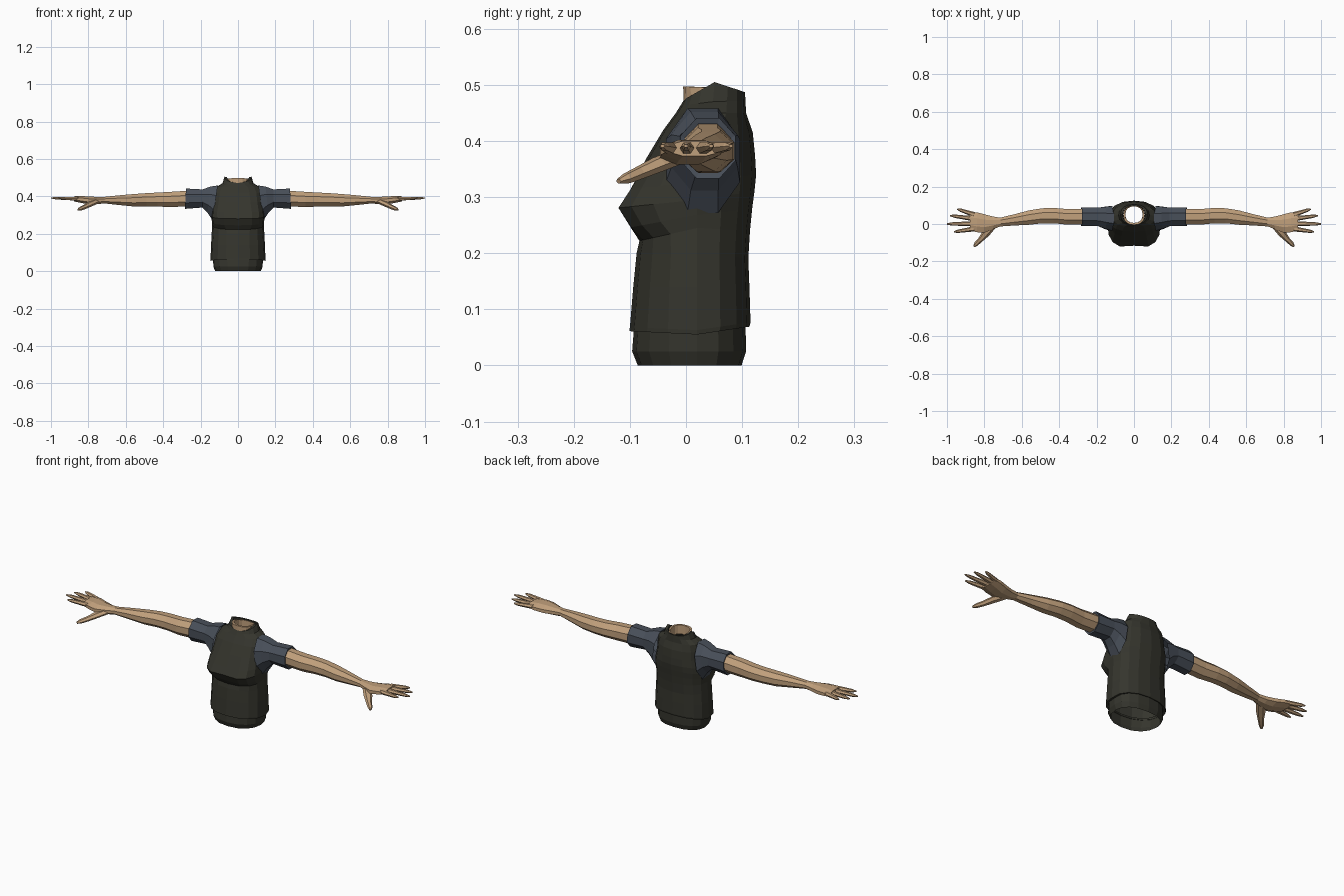
import bpy, bmesh, math
from mathutils import Vector


def material(name, rgb):
    m = bpy.data.materials.new(name)
    m.diffuse_color = (*rgb, 1)
    return m


OLIVE = material("dark olive cloth", (0.035, 0.035, 0.026))
SLATE = material("slate cloth", (0.065, 0.078, 0.10))
SKIN = material("skin", (0.53, 0.35, 0.20))


def loft(name, rings, mat, cap_start=False, cap_end=False, mirror=False):
    """Skin a list of equal-length point rings with flat quads."""
    bm = bmesh.new()
    loops = [[bm.verts.new(p) for p in r] for r in rings]
    n = len(loops[0])
    for a, b in zip(loops, loops[1:]):
        for i in range(n):
            j = (i + 1) % n
            bm.faces.new((a[i], a[j], b[j], b[i]))
    if cap_start:
        bm.faces.new(loops[0][::-1])
    if cap_end:
        bm.faces.new(loops[-1])
    bmesh.ops.recalc_face_normals(bm, faces=bm.faces)
    me = bpy.data.meshes.new(name)
    bm.to_mesh(me)
    bm.free()
    me.materials.append(mat)
    ob = bpy.data.objects.new(name, me)
    bpy.context.collection.objects.link(ob)
    if mirror:
        ob.modifiers.new("mirror", 'MIRROR').use_axis[0] = True
    return ob


def power(v, n):
    return math.copysign(abs(v) ** (2 / n), v)


def body_ring(zf, zm, zb, yf, yb, w, n=2.3, dent=0.0, seg=16):
    """Horizontal ring: heights and depths at front / side / back."""
    yc = 0.02 if yf < -0.03 else (yf + yb) / 2
    pts = []
    for i in range(seg):
        a = 2 * math.pi * i / seg
        c, s = math.cos(a), math.sin(a)
        k = n if s < 0 else 2.3
        y = power(s, k)
        z = zm + ((zb - zm) * y if s > 0 else (zm - zf) * y)
        y = yc + y * ((yb - yc) if s > 0 else (yc - yf))
        if s < -0.99:
            y += dent
        pts.append((w * power(c, k), y, z))
    return pts


def arm_ring(x, y0, y1, z0, z1, lean=0.0, seg=8):
    """Ring facing along x; lean pushes the lower side outward."""
    pts = []
    for i in range(seg):
        a = 2 * math.pi * (i + 0.5) / seg
        c, s = math.cos(a) / 0.924, math.sin(a) / 0.924
        pts.append((x - lean * s, (y0 + y1) / 2 + c * (y1 - y0) / 2,
                    (z0 + z1) / 2 + s * (z1 - z0) / 2))
    return pts


def digit(name, path, seg=6):
    """Tapered finger; path entries are (x, y, z, half width, half height)."""
    d = Vector(path[-1][:3]) - Vector(path[0][:3])
    side = Vector((-d.y, d.x, 0)).normalized()
    up = d.cross(side).normalized()
    rings = []
    for x, y, z, w, h in path:
        rings.append([Vector((x, y, z)) + side * w * math.cos(t) + up * h * math.sin(t)
                      for t in (2 * math.pi * i / seg for i in range(seg))])
    loft(name, rings, SKIN, True, True, mirror=True)


# Lower band under the vest, open at the bottom
loft("waist_band", [body_ring(*r) for r in (
    (0.0, 0.0, 0.0, -0.086, 0.099, 0.122),
    (0.025, 0.025, 0.025, -0.096, 0.107, 0.132),
    (0.075, 0.07, 0.08, -0.092, 0.106, 0.133))], OLIVE)

# Vest: hem, waist, bust, shoulders and standing collar
loft("vest", [body_ring(*r) for r in (
    (0.066, 0.058, 0.072, -0.091, 0.105, 0.132),
    (0.061, 0.055, 0.069, -0.101, 0.113, 0.146),
    (0.068, 0.063, 0.077, -0.100, 0.115, 0.147),
    (0.14, 0.14, 0.14, -0.094, 0.113, 0.144),
    (0.20, 0.20, 0.19, -0.088, 0.111, 0.141),
    (0.222, 0.245, 0.24, -0.083, 0.114, 0.138, 2.5),
    (0.245, 0.268, 0.28, -0.104, 0.118, 0.140, 3.0, 0.006),
    (0.28, 0.295, 0.31, -0.128, 0.122, 0.143, 3.0, 0.012),
    (0.315, 0.325, 0.34, -0.104, 0.125, 0.140, 3.0, 0.006),
    (0.37, 0.37, 0.375, -0.070, 0.123, 0.132, 2.8),
    (0.42, 0.415, 0.415, -0.040, 0.119, 0.128, 2.6),
    (0.45, 0.45, 0.45, -0.018, 0.107, 0.116, 2.4),
    (0.463, 0.470, 0.472, -0.010, 0.106, 0.083),
    (0.474, 0.505, 0.487, -0.003, 0.105, 0.072),
    (0.474, 0.503, 0.487, 0.002, 0.098, 0.060),
    (0.455, 0.460, 0.460, 0.002, 0.098, 0.058))], OLIVE)

# Open neck stump showing above the front of the collar
loft("neck", [body_ring(*r) for r in (
    (0.450, 0.450, 0.450, -0.004, 0.099, 0.057),
    (0.497, 0.495, 0.482, -0.005, 0.097, 0.056),
    (0.497, 0.495, 0.482, 0.006, 0.094, 0.047),
    (0.450, 0.450, 0.450, 0.006, 0.094, 0.046))], SKIN)

# Short sleeves with a wide armhole and a turned-in cuff
loft("sleeve", [arm_ring(*r) for r in (
    (0.122, -0.036, 0.096, 0.272, 0.458, 0.014),
    (0.155, -0.026, 0.092, 0.312, 0.452, 0.008),
    (0.190, -0.012, 0.088, 0.340, 0.437, 0.0),
    (0.268, -0.010, 0.088, 0.334, 0.441, 0.0),
    (0.281, -0.010, 0.088, 0.333, 0.441, 0.003),
    (0.278, -0.002, 0.080, 0.345, 0.430, 0.003))], SLATE, mirror=True)

# Bare arms down to the palm
loft("arm", [arm_ring(*r) for r in (
    (0.265, -0.002, 0.080, 0.346, 0.430),
    (0.36, -0.003, 0.080, 0.343, 0.424),
    (0.43, 0.004, 0.086, 0.345, 0.420),
    (0.49, 0.004, 0.084, 0.346, 0.417),
    (0.56, -0.004, 0.073, 0.346, 0.412),
    (0.64, -0.008, 0.052, 0.354, 0.405),
    (0.715, -0.013, 0.034, 0.362, 0.397),
    (0.755, -0.028, 0.040, 0.358, 0.397),
    (0.80, -0.046, 0.052, 0.358, 0.399),
    (0.84, -0.044, 0.062, 0.365, 0.402),
    (0.878, -0.034, 0.064, 0.373, 0.400))], SKIN, True, True, mirror=True)

# Four fingers: (base y, tip x, tip y)
for name, by, tx, ty in (("index_finger", -0.026, 0.962, -0.042),
                         ("middle_finger", 0.002, 1.0, 0.000),
                         ("ring_finger", 0.028, 0.983, 0.045),
                         ("little_finger", 0.050, 0.945, 0.080)):
    bx, path = 0.855, []
    for t, w, h in ((0, 0.014, 0.012), (0.45, 0.011, 0.010),
                    (0.8, 0.009, 0.008), (1, 0.004, 0.003)):
        path.append((bx + (tx - bx) * t, by + (ty - by) * t, 0.387 + 0.004 * t, w, h))
    digit(name, path)

# Thumb dropping forward
digit("thumb", ((0.755, -0.008, 0.374, 0.020, 0.014),
                (0.792, -0.050, 0.358, 0.021, 0.014),
                (0.820, -0.083, 0.343, 0.014, 0.012),
                (0.843, -0.106, 0.333, 0.012, 0.010),
                (0.855, -0.120, 0.328, 0.006, 0.005)))
